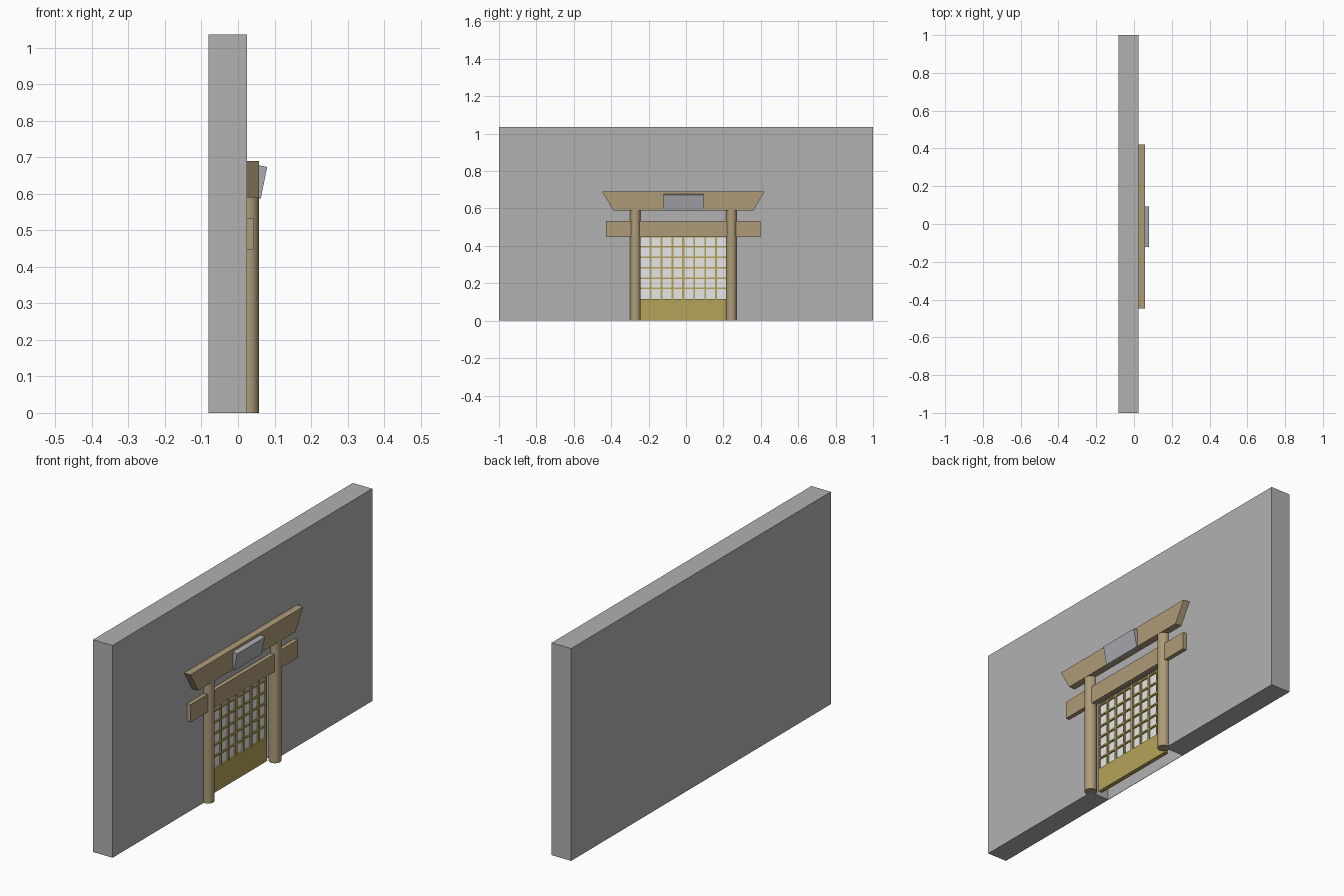
import bpy, bmesh
from mathutils import Vector

cube = bpy.data.objects.get("Cube")
if cube:
    bpy.data.objects.remove(cube, do_unlink=True)


def material(name, rgb):
    m = bpy.data.materials.new(name)
    m.use_nodes = True
    m.diffuse_color = (*rgb, 1)
    m.node_tree.nodes["Principled BSDF"].inputs["Base Color"].default_value = (*rgb, 1)
    return m


STONE = material("grey stone", (0.44, 0.44, 0.44))
WOOD = material("brown wood", (0.42, 0.33, 0.19))
DOOR = material("golden wood", (0.46, 0.37, 0.10))
PAPER = material("white paper", (0.85, 0.85, 0.85))
SLATE = material("blue grey plaque", (0.40, 0.415, 0.44))


def finish(name, bm, mat):
    bmesh.ops.recalc_face_normals(bm, faces=bm.faces)
    me = bpy.data.meshes.new(name)
    bm.to_mesh(me)
    bm.free()
    me.materials.append(mat)
    ob = bpy.data.objects.new(name, me)
    bpy.context.collection.objects.link(ob)
    return ob


def add_prism(bm, points, axis, a, b):
    """Extrude a 2D outline along x (points are y, z) or y (points are x, z)."""
    if axis == "x":
        verts = [bm.verts.new((a, p, q)) for p, q in points]
        shift = Vector((b - a, 0, 0))
    else:
        verts = [bm.verts.new((p, a, q)) for p, q in points]
        shift = Vector((0, b - a, 0))
    face = bm.faces.new(verts)
    out = bmesh.ops.extrude_face_region(bm, geom=[face])
    moved = [v for v in out["geom"] if isinstance(v, bmesh.types.BMVert)]
    bmesh.ops.translate(bm, verts=moved, vec=shift)


def add_box(bm, x, y, z):
    add_prism(bm, [(y[0], z[0]), (y[1], z[0]), (y[1], z[1]), (y[0], z[1])], "x", *x)


def prism(name, points, axis, a, b, mat):
    bm = bmesh.new()
    add_prism(bm, points, axis, a, b)
    return finish(name, bm, mat)


def box(name, x, y, z, mat):
    bm = bmesh.new()
    add_box(bm, x, y, z)
    return finish(name, bm, mat)


CY = -0.014                      # centre line of the gateway
BACK, FRONT = -0.081, 0.024      # wall faces
TOP = 1.035
HOLE, HOLE_TOP = 0.262, 0.49

# Wall with a doorway recess closed at the back
l, r = CY - HOLE, CY + HOLE
prism("wall", [(-1, 0), (l, 0), (l, HOLE_TOP), (r, HOLE_TOP), (r, 0), (1, 0), (1, TOP), (-1, TOP)],
      "x", FRONT, BACK, STONE)
box("recess_back", (BACK, BACK + 0.002), (l, r), (0, HOLE_TOP), STONE)

# Round gate posts
for side, s in (("right", -1), ("left", 1)):
    bpy.ops.mesh.primitive_cylinder_add(vertices=32, radius=0.028, depth=0.592,
                                        location=(0.029, CY + s * 0.257, 0.296))
    post = bpy.context.object
    post.name = side + "_post"
    post.data.materials.append(WOOD)
    bpy.ops.object.shade_smooth_by_angle()

# Gate beams
box("lower_beam", (FRONT - 0.004, 0.044), (CY - 0.413, CY + 0.413), (0.447, 0.533), WOOD)
prism("upper_beam", [(CY - 0.375, 0.59), (CY + 0.375, 0.59), (CY + 0.434, 0.69), (CY - 0.434, 0.69)],
      "x", FRONT - 0.004, 0.057, WOOD)

# Name board leaning forward from the upper beam
prism("plaque", [(0.045, 0.59), (0.062, 0.586), (0.080, 0.673), (0.050, 0.679)],
      "y", CY - 0.107, CY + 0.107, SLATE)

# Sliding doors: solid kick board, paper sheet and lattice
W, KICK, DOOR_TOP = 0.233, 0.117, 0.462
box("door_kick_board", (-0.018, 0.003), (CY - W, CY + W), (0, KICK), DOOR)
box("door_paper", (-0.012, -0.006), (CY - W, CY + W), (KICK, DOOR_TOP), PAPER)
bm = bmesh.new()
for i in range(9):
    y = CY - W + i * W / 4
    half = 0.007 if i == 4 else 0.0045
    add_box(bm, (-0.016, 0.002), (max(y - half, CY - W), min(y + half, CY + W)), (KICK, DOOR_TOP))
for i in range(1, 7):
    z = KICK + i * 0.0555
    add_box(bm, (-0.015, 0.001), (CY - W, CY + W), (z - 0.004, z + 0.004))
finish("door_lattice", bm, DOOR)
